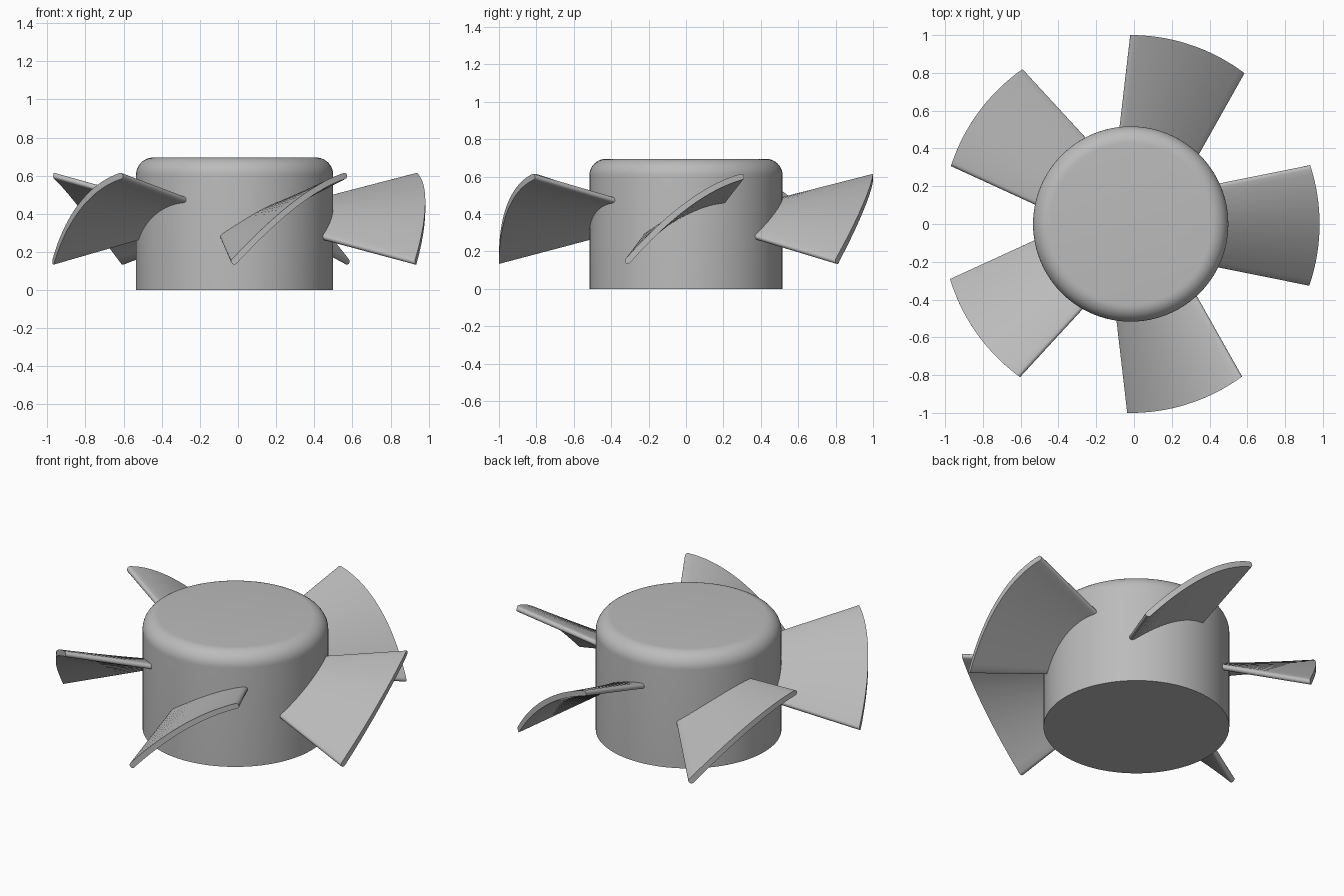
import bpy, bmesh, math
from mathutils import Matrix, Vector

cube = bpy.data.objects.get("Cube")
if cube:
    bpy.data.objects.remove(cube)

CENTRE = Vector((-0.0175, 0, 0))
HUB_R, HUB_H, FILLET = 0.517, 0.695, 0.09
BLADES, TIP_R, ROOT_X, HALF_T = 5, 1.0, 0.41, 0.016

grey = bpy.data.materials.new("plain grey")
grey.use_nodes = True
grey.diffuse_color = (0.5, 0.5, 0.5, 1)
grey.node_tree.nodes["Principled BSDF"].inputs["Base Color"].default_value = grey.diffuse_color


def finish(bm, name, angle):
    bmesh.ops.recalc_face_normals(bm, faces=bm.faces)
    mesh = bpy.data.meshes.new(name)
    bm.to_mesh(mesh)
    bm.free()
    mesh.materials.append(grey)
    obj = bpy.data.objects.new(name, mesh)
    bpy.context.collection.objects.link(obj)
    bpy.ops.object.select_all(action="DESELECT")
    obj.select_set(True)
    bpy.context.view_layer.objects.active = obj
    bpy.ops.object.shade_smooth_by_angle(angle=math.radians(angle))
    return obj


def bridge(bm, a, b):
    for i in range(len(a)):
        j = (i + 1) % len(a)
        bm.faces.new((a[i], a[j], b[j], b[i]))


# Hub: solid drum with a rounded top rim
def make_hub(sides=96, steps=10):
    profile = [(HUB_R, 0)]
    for i in range(steps + 1):
        a = math.pi / 2 * i / steps
        profile.append((HUB_R - FILLET + FILLET * math.cos(a),
                        HUB_H - FILLET + FILLET * math.sin(a)))
    bm = bmesh.new()
    rings = []
    for r, z in profile:
        turns = [2 * math.pi * k / sides for k in range(sides)]
        rings.append([bm.verts.new((r * math.cos(t), r * math.sin(t), z)) for t in turns])
    for a, b in zip(rings, rings[1:]):
        bridge(bm, a, b)
    bm.faces.new(rings[0])
    bm.faces.new(rings[-1])
    finish(bm, "hub", 30).location = CENTRE


# Arched blade centreline at distance x from the axis, t running -1 to 1
def camber(x, t):
    half_width = 0.117 + 0.21 * x
    low, high = 0.405 - 0.285 * x, 0.35 + 0.265 * x
    bulge = 0.07 * x
    z = (low + high) / 2 + (high - low) / 2 * t + bulge * (1 - t * t)
    return Vector((half_width * t - 0.008, z))


# Outline of constant thickness with rounded leading and trailing edges
def section(x, spans=20, round_steps=6):
    def frame(t):
        d = (camber(x, t + 0.01) - camber(x, t - 0.01)).normalized()
        return camber(x, t), d, Vector((-d.y, d.x))
    ts = [-0.96 + 1.92 * i / spans for i in range(spans + 1)]
    upper, lower = [], []
    for t in ts:
        p, d, n = frame(t)
        upper.append(p + n * HALF_T)
        lower.append(p - n * HALF_T)

    def cap(t, sign):
        p, d, n = frame(t)
        angles = [math.pi * k / round_steps for k in range(1, round_steps)]
        return [p + sign * HALF_T * (n * math.cos(a) + d * math.sin(a)) for a in angles]
    return upper + cap(ts[-1], 1) + lower[::-1] + cap(ts[0], -1)


# Blade: straight-ruled loft from inside the hub, trimmed to the tip circle
def make_blade(index):
    bm = bmesh.new()
    root, tip = [], []
    for a, b in zip(section(ROOT_X), section(TIP_R)):
        inner, outer = Vector((ROOT_X, *a)), Vector((TIP_R, *b))
        ray = outer - inner
        qa = ray.x ** 2 + ray.y ** 2
        qb = inner.x * ray.x + inner.y * ray.y
        qc = inner.x ** 2 + inner.y ** 2 - TIP_R ** 2
        s = (-qb + math.sqrt(qb * qb - qa * qc)) / qa
        root.append(bm.verts.new(inner))
        tip.append(bm.verts.new(inner + ray * s))
    bridge(bm, root, tip)
    # End caps are strips across the thickness
    for ring in (root, tip):
        count = len(ring)
        spans, arc = 21, (count - 42) // 2
        up, down = ring[:spans], ring[spans + arc:2 * spans + arc][::-1]
        for i in range(spans - 1):
            bm.faces.new((up[i], up[i + 1], down[i + 1], down[i]))
        bm.faces.new(ring[spans - 1:spans + arc + 1])
        bm.faces.new(ring[2 * spans + arc - 1:] + [ring[0]])
    bm.transform(Matrix.Rotation(2 * math.pi * index / BLADES, 4, "Z"))
    finish(bm, f"blade_{index + 1}", 40).location = CENTRE


make_hub()
for number in range(BLADES):
    make_blade(number)
